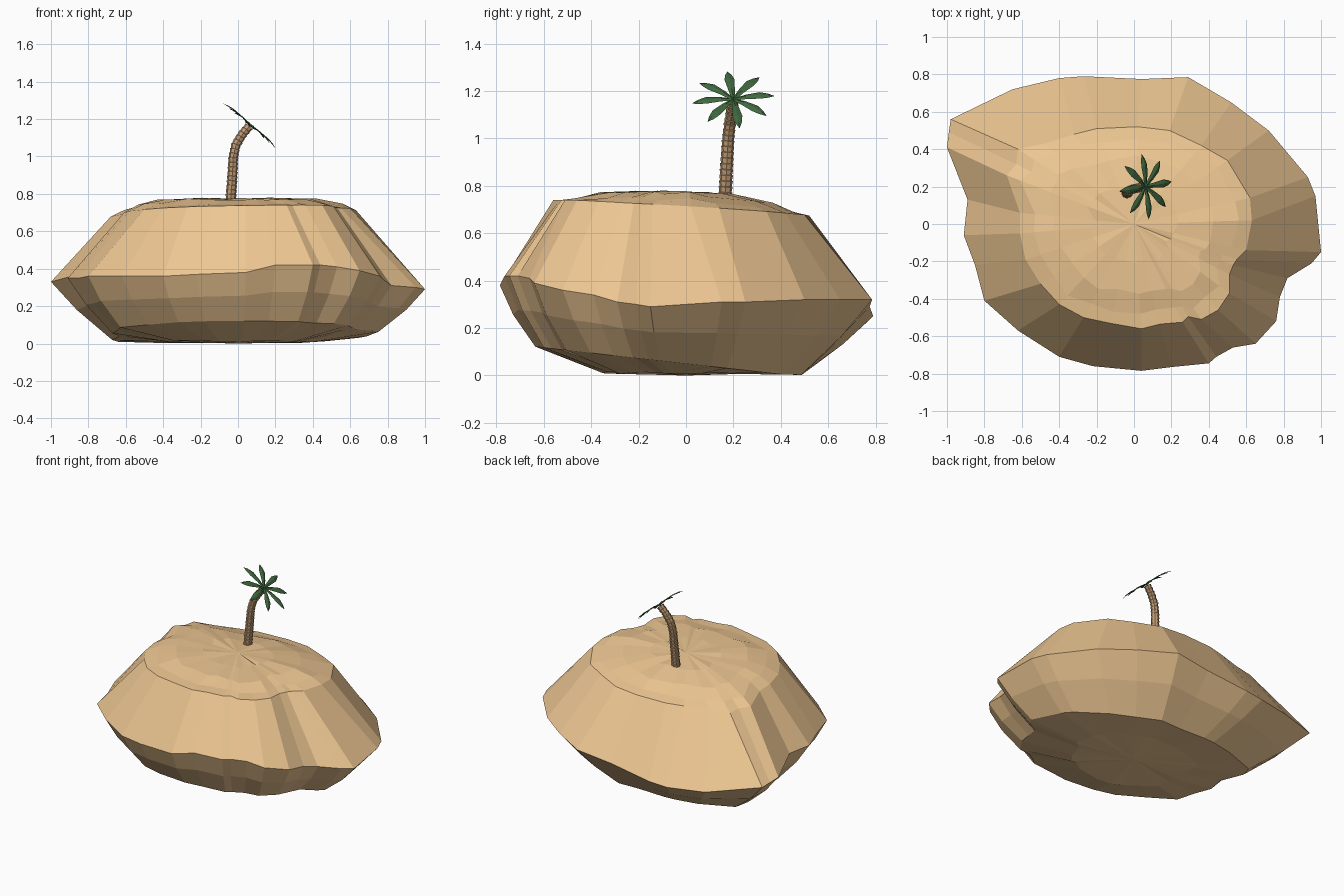
import bpy, bmesh, math, random
from mathutils import Vector

if "Cube" in bpy.data.objects:
    bpy.data.objects.remove(bpy.data.objects["Cube"])

random.seed(4)


def make_material(name, rgb):
    m = bpy.data.materials.new(name)
    m.diffuse_color = (*rgb, 1)
    m.use_nodes = True
    m.node_tree.nodes["Principled BSDF"].inputs["Base Color"].default_value = m.diffuse_color
    return m


def finish(name, bm, mat):
    bmesh.ops.recalc_face_normals(bm, faces=bm.faces)
    mesh = bpy.data.meshes.new(name)
    bm.to_mesh(mesh)
    bm.free()
    mesh.materials.append(mat)
    ob = bpy.data.objects.new(name, mesh)
    bpy.context.collection.objects.link(ob)
    return ob


def loft(bm, rings, start, end):
    """Skin closed rings and close both ends with a fan to a centre point."""
    rows = [[bm.verts.new(p) for p in r] for r in rings]
    n = len(rows[0])
    for a, b in zip(rows, rows[1:]):
        for i in range(n):
            j = (i + 1) % n
            bm.faces.new((a[i], a[j], b[j], b[i]))
    for row, c in ((rows[0], start), (rows[-1], end)):
        cv = bm.verts.new(c)
        for i in range(n):
            bm.faces.new((row[i], row[(i + 1) % n], cv))


sand = make_material("sand", (0.85, 0.57, 0.29))
bark = make_material("bark", (0.58, 0.36, 0.19))
green = make_material("leaf_green", (0.05, 0.14, 0.05))

# Island: widest outline (x, y, z) and matching top brow (x, y)
rim = [(1, -.15, .29), (.97, .15, .31), (.93, .25, .31), (.72, .5, .32),
       (.52, .65, .32), (.29, .785, .32), (.04, .775, .29), (-.27, .79, .25),
       (-.4, .78, .24), (-.65, .72, .25), (-.98, .56, .31), (-.99, .49, .32),
       (-1, .41, .33), (-.89, .13, .36), (-.91, -.06, .35), (-.85, -.22, .35),
       (-.8, -.41, .36), (-.62, -.57, .36), (-.4, -.71, .36), (-.22, -.76, .37),
       (.04, -.785, .38), (.2, -.765, .42), (.4, -.745, .42), (.44, -.71, .42),
       (.53, -.66, .41), (.65, -.64, .39), (.76, -.52, .36), (.78, -.39, .34),
       (.82, -.29, .31), (.95, -.21, .3)]
brow = [(.6, -.14), (.63, .02), (.62, .14), (.5, .34), (.36, .42), (.19, .5),
        (.02, .52), (-.2, .51), (-.32, .48), (-.48, .43), (-.62, .4), (-.63, .32),
        (-.68, .26), (-.61, .06), (-.61, -.05), (-.58, -.19), (-.5, -.32),
        (-.4, -.43), (-.27, -.5), (-.13, -.53), (.04, -.56), (.14, -.535),
        (.26, -.525), (.29, -.495), (.36, -.51), (.45, -.46), (.51, -.37),
        (.51, -.27), (.53, -.22), (.55, -.19)]

foot, belly, under = [], [], []
for x, y, z in rim:
    s = 0.73 - 0.14 * y - (0.03 if y < -0.5 else 0)
    f = Vector((x * s, y * s, max(0.003, 0.05 - 0.09 * y * s / 0.8)))
    foot.append(f)
    belly.append(f.lerp(Vector((x, y, z)), 0.52) + Vector((x, y, 0)) * 0.02)
    under.append((f.x * 0.55, f.y * 0.55, 0.012 + random.uniform(-.006, .006)))


def top_ring(scale, base, slope):
    out = []
    for x, y in brow:
        k = scale + random.uniform(-.025, .025)
        z = base - slope * max(y * k, 0) + random.uniform(-.006, .006)
        out.append((x * k, y * k, z))
    return out


edge = [(x, y, 0.705 + 0.015 * x - 0.06 * y) for x, y in brow]
bm = bmesh.new()
loft(bm, [under, foot, belly, rim, edge, top_ring(.87, .745, .12),
          top_ring(.68, .77, .11), top_ring(.36, .776, .08)],
     (0, 0, 0), (0, 0, .774))
finish("island", bm, sand)

# Palm trunk: bent stack of flared bark segments
path = [Vector(p) for p in ((-.04, .165, .75), (-.03, .172, .9), (-.025, .178, 1.0),
                            (-.012, .185, 1.06), (.02, .193, 1.115), (.06, .2, 1.162))]
lengths = [(b - a).length for a, b in zip(path, path[1:])]


def on_path(t):
    d = t * sum(lengths)
    for k, l in enumerate(lengths):
        if d <= l or k == len(lengths) - 1:
            return path[k].lerp(path[k + 1], d / l)
        d -= l


SEGMENTS, SIDES = 18, 8
rings = []


def trunk_ring(t, r):
    tangent = (on_path(min(1, t + .06)) - on_path(max(0, t - .06))).normalized()
    u = Vector((0, 1, 0)).cross(tangent).normalized()
    v = tangent.cross(u)
    c = on_path(t)
    return [c + r * (math.cos(a) * u + math.sin(a) * v)
            for a in (2 * math.pi * i / SIDES for i in range(SIDES))]


for i in range(SEGMENTS):
    r = 0.026 - 0.005 * i / SEGMENTS
    rings.append(trunk_ring(i / SEGMENTS, r))
    rings.append(trunk_ring((i + .9) / SEGMENTS, r + .004))
bm = bmesh.new()
loft(bm, rings, path[0], path[-1])
finish("palm_trunk", bm, bark)

# Palm crown: eight folded leaves in a tilted fan
centre = Vector((.06, .2, 1.163))
side = Vector((0, 1, 0))
up = Vector((-.76, 0, .65))
normal = Vector((.65, 0, .76))
bm = bmesh.new()
for k in range(8):
    a = math.radians(98 + 45 * k)
    along = math.cos(a) * side + math.sin(a) * up
    across = normal.cross(along)
    length = 0.18 + random.uniform(-.006, .008)
    rings = []
    for t, w in ((.04, .008), (.3, .014), (.65, .021), (.85, .013)):
        c = centre + along * length * t + normal * .012 * math.sin(math.pi * t)
        rings.append([c - across * w, c + normal * .005,
                      c + across * w, c + normal * .001])
    loft(bm, rings, centre, centre + along * length)
finish("palm_leaves", bm, green)
